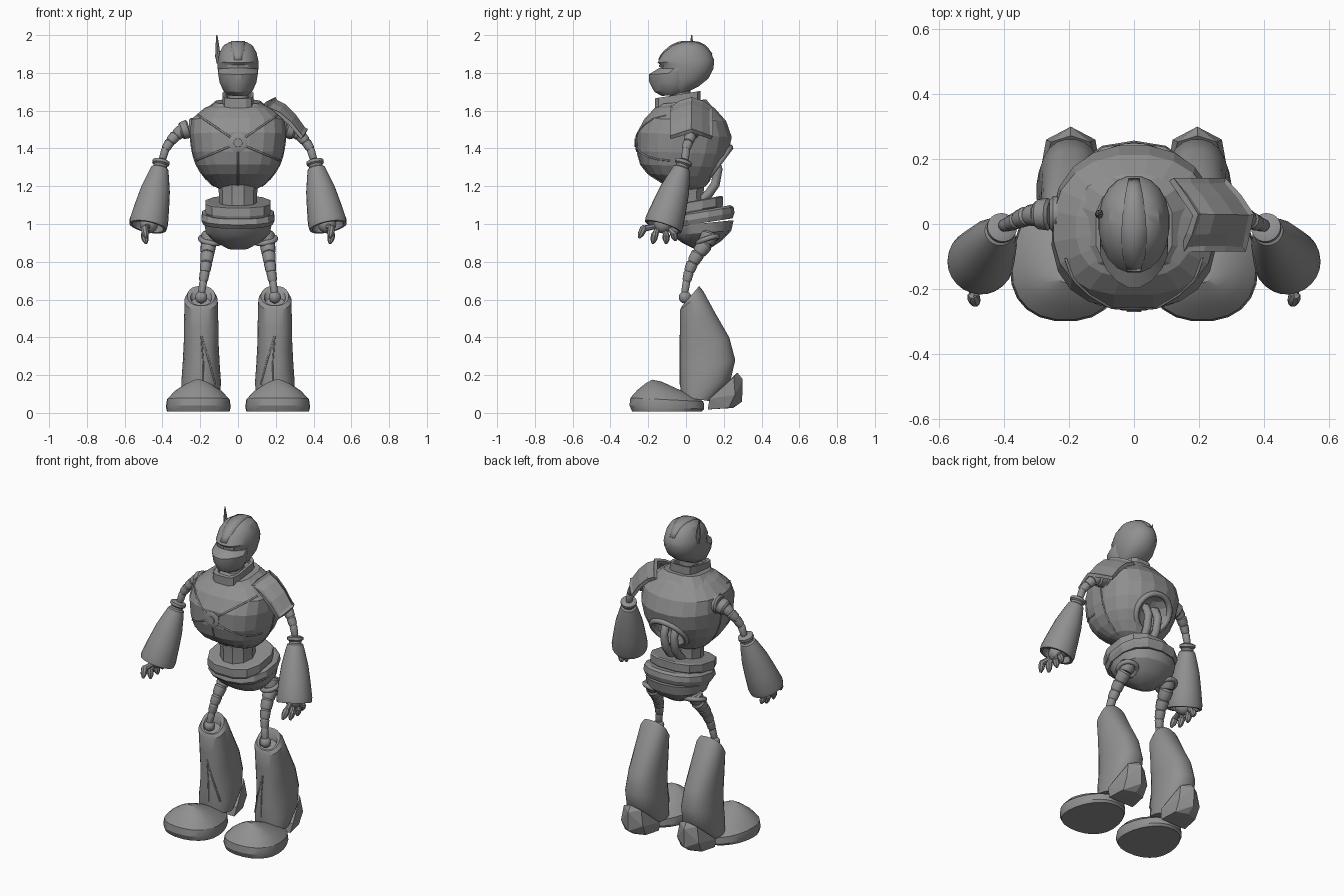
import bpy, bmesh, math
from mathutils import Vector
from mathutils.bvhtree import BVHTree

if "Cube" in bpy.data.objects:
    bpy.data.objects.remove(bpy.data.objects["Cube"])

grey = bpy.data.materials.new("grey_metal")
grey.diffuse_color = (0.28, 0.28, 0.28, 1)
grey.use_nodes = True
grey.node_tree.nodes["Principled BSDF"].inputs["Base Color"].default_value = grey.diffuse_color
smooth = []


def finish(name, bm, soft=True):
    bmesh.ops.recalc_face_normals(bm, faces=bm.faces[:])
    me = bpy.data.meshes.new(name)
    bm.to_mesh(me)
    bm.free()
    me.materials.append(grey)
    ob = bpy.data.objects.new(name, me)
    bpy.context.collection.objects.link(ob)
    if soft:
        smooth.append(ob)
    return ob


def loft(name, rings, n=20, p=2.0, x0=0.0, taper=0.0, soft=True, back=None):
    """Rings are (front y, front z, back y, back z, half width); p and back set the squareness."""
    bm = bmesh.new()
    loops = []
    for yf, zf, yb, zb, rx in rings:
        loop = []
        for i in range(n):
            a = 2 * math.pi * (i + 0.5) / n
            c, s = math.cos(a), math.sin(a)
            e = 2 / (back if back and s > 0 else p)
            c = math.copysign(abs(c) ** e, c)
            t = math.copysign(abs(s) ** e, s)
            loop.append(bm.verts.new((x0 + rx * c * (1 - taper * t),
                                      (yf + yb) / 2 + t * (yb - yf) / 2,
                                      (zf + zb) / 2 + t * (zb - zf) / 2)))
        loops.append(loop)
    for a, b in zip(loops, loops[1:]):
        for i in range(n):
            j = (i + 1) % n
            bm.faces.new((a[i], a[j], b[j], b[i]))
    bm.faces.new(loops[0][::-1])
    bm.faces.new(loops[-1])
    return finish(name, bm, soft)


def turned(name, parts, n=14):
    """Each part is a straight axis a-b with (position, radius) steps."""
    bm = bmesh.new()
    for a, b, steps in parts:
        a, b = Vector(a), Vector(b)
        q = (b - a).to_track_quat('Z', 'Y')
        loops = [[bm.verts.new(a.lerp(b, t) + q @ Vector((r * math.cos(k * math.tau / n),
                  r * math.sin(k * math.tau / n), 0))) for k in range(n)] for t, r in steps]
        for u, v in zip(loops, loops[1:]):
            for i in range(n):
                j = (i + 1) % n
                bm.faces.new((u[i], u[j], v[j], v[i]))
        bm.faces.new(loops[0][::-1])
        bm.faces.new(loops[-1])
    return finish(name, bm)


def chain(name, path, r0, r1, n=12):
    """Stack of flared segments along a path."""
    k = len(path) - 1
    parts = []
    for i in range(k):
        r = r0 + (r1 - r0) * i / max(1, k - 1)
        parts.append((path[i], path[i + 1], [(-0.08, r * 0.8), (0.1, r), (0.8, r * 0.92), (1.0, r * 0.75)]))
    return turned(name, parts, n)


def ball(name, c, r):
    bm = bmesh.new()
    bmesh.ops.create_uvsphere(bm, u_segments=14, v_segments=8, radius=r)
    bmesh.ops.translate(bm, verts=bm.verts[:], vec=c)
    return finish(name, bm)


def hull(name, pts):
    bm = bmesh.new()
    for p in pts:
        bm.verts.new(p)
    bmesh.ops.convex_hull(bm, input=bm.verts[:])
    return finish(name, bm, False)


def tube(name, pts, r, closed=False):
    cu = bpy.data.curves.new(name, 'CURVE')
    cu.dimensions = '3D'
    cu.bevel_depth, cu.bevel_resolution, cu.use_fill_caps = r, 2, True
    sp = cu.splines.new('POLY')
    sp.points.add(len(pts) - 1)
    for q, p in zip(sp.points, pts):
        q.co = (*p, 1)
    sp.use_cyclic_u = closed
    cu.materials.append(grey)
    ob = bpy.data.objects.new(name, cu)
    bpy.context.collection.objects.link(ob)


def surface(ob):
    me = ob.data
    return BVHTree.FromPolygons([v.co for v in me.vertices], [tuple(p.vertices) for p in me.polygons])


def circle(c, normal, r, n=24):
    q = Vector(normal).to_track_quat('Z', 'Y')
    return [Vector(c) + q @ Vector((r * math.cos(i * math.tau / n), r * math.sin(i * math.tau / n), 0))
            for i in range(n)]


# Torso shell with a round opening low on the back
torso = loft("torso", [(-.04, 1.175, .06, 1.175, .08), (-.12, 1.215, .105, 1.20, .14), (-.20, 1.265, .15, 1.25, .187),
                       (-.24, 1.315, .19, 1.30, .22), (-.26, 1.385, .225, 1.37, .243),
                       (-.261, 1.485, .245, 1.46, .256), (-.22, 1.56, .215, 1.545, .25),
                       (-.165, 1.615, .155, 1.612, .18), (-.12, 1.635, .11, 1.645, .12)],
             20, 2.6, soft=False, back=2.2)
skin = surface(torso)


def seam(name, a, b, r=.005):
    pts = []
    for i in range(13):
        x, z = Vector(a).lerp(Vector(b), i / 12)
        hit = skin.ray_cast(Vector((x, -1, z)), Vector((0, 1, 0)))[0]
        if hit:
            pts.append(hit)
    tube(name, pts, r)


for s in (-1, 1):
    seam("chest_seam_upper", (s * .04, 1.46), (s * .21, 1.575))
    seam("chest_seam_lower", (s * .045, 1.41), (s * .225, 1.335))
    side = [skin.ray_cast(Vector((s, .005, 1.2 + .04 * i)), Vector((-s, 0, 0)))[0] for i in range(10)]
    tube("side_seam", [h for h in side if h], .005)
seam("chest_seam_centre", (0, 1.38), (0, 1.19))
turned("chest_disc", [((0, -.23, 1.43), (0, -.267, 1.43), [(0, .05), (.85, .05), (1, .036)]),
                      ((0, -.25, 1.43), (0, -.272, 1.43), [(0, .026), (1, .022)])], 20)
cutter = ball("back_cutter", (0, .215, 1.285), .116)
cutter.hide_render = True
cutter.hide_viewport = True
cut = torso.modifiers.new("opening", 'BOOLEAN')
cut.operation, cut.object, cut.solver = 'DIFFERENCE', cutter, 'EXACT'
tube("back_ring", circle((0, .167, 1.315), (0, .8, -.6), .112), .017, True)
for s in (-1, 1):
    tube("back_hose", [(s * .035, .11, 1.37), (s * .035, .15, 1.345), (s * .035, .17, 1.29),
                       (s * .033, .155, 1.21), (s * .03, .12, 1.16), (s * .03, .07, 1.12)], .024)

# Neck and collars
turned("neck", [((0, -.03, 1.6), (0, -.03, 1.74), [(0, .055), (1, .055)])])
loft("collar_base", [(-.17, 1.59, .15, 1.61, .18), (-.14, 1.635, .11, 1.66, .12)], 12, 3, soft=False)
loft("collar", [(-.165, 1.615, .08, 1.64, .085), (-.165, 1.665, .08, 1.705, .083),
                (-.14, 1.667, .06, 1.70, .065), (-.14, 1.645, .06, 1.675, .062)], 12, 4, soft=False)

# Helmet, jaw, crest, visor and fin
helmet = loft("helmet", [(-.07, 1.68, .01, 1.70, .05), (-.11, 1.715, .07, 1.73, .08), (-.12, 1.77, .12, 1.77, .10),
                         (-.135, 1.82, .146, 1.82, .109), (-.138, 1.842, .15, 1.85, .110),
                         (-.152, 1.855, .15, 1.87, .109), (-.125, 1.905, .132, 1.91, .099),
                         (-.078, 1.945, .10, 1.945, .078), (-.03, 1.964, .06, 1.964, .045)], 20, 2.1)
loft("jaw", [(-.13, 1.678, -.02, 1.685, .05), (-.17, 1.70, .02, 1.705, .078), (-.197, 1.75, .05, 1.75, .100),
             (-.20, 1.792, .05, 1.805, .108), (-.145, 1.825, .05, 1.82, .105)], 16, 1.7)
dome = surface(helmet)
bm = bmesh.new()
rows = []
for i in range(13):
    f = i / 12
    a = math.radians(176 - 160 * f)
    w = (.02 + .05 * f) if f < .1 else .028 + .016 * math.sin(math.pi * f) - .012 * f
    row = []
    for k in (-1, 0, 1):
        d = Vector((0, math.cos(a), math.sin(a)))
        hit = dome.ray_cast(Vector((k * w, 0, 1.86)), d)[0]
        row.append(bm.verts.new(hit + d * .005))
    rows.append(row)
for a, b in zip(rows, rows[1:]):
    for k in (0, 1):
        bm.faces.new((a[k], a[k + 1], b[k + 1], b[k]))
crest = finish("crest", bm)
crest.modifiers.new("thickness", 'SOLIDIFY').thickness = .012
hull("visor", [(x, y, z) for x in (-.055, .055) for y in (-.09, -.125) for z in (1.83, 1.842)] +
     [(0, -.143, 1.83), (0, -.143, 1.842)])
turned("fin", [((-.105, .03, 1.85), (-.112, .03, 2.0), [(0, .008), (.25, .014), (.6, .010), (1, .003)])], 8)

# Waist, belt and pelvis
turned("waist", [((0, .0, 1.05), (0, -.005, 1.24), [(0, .105), (.5, .10), (1, .108)])], 10)
loft("belt", [(-.14, 1.025, .19, 1.085, .168), (-.147, 1.04, .20, 1.10, .178), (-.147, 1.085, .20, 1.145, .178),
              (-.135, 1.09, .19, 1.15, .165)], 12, 2.6, soft=False)
loft("pelvis_rim", [(-.11, .975, .247, 1.03, .186), (-.13, .995, .257, 1.06, .198),
                    (-.12, 1.03, .252, 1.09, .193), (-.10, 1.04, .235, 1.10, .17)], 14, 2.4, soft=False)
loft("pelvis", [(.05, .865, .13, .872, .05), (-.02, .90, .19, .912, .125), (-.075, .94, .24, .965, .172),
                (-.105, .985, .252, 1.02, .182)], 14, 2.3)

for s in (-1, 1):
    # Thigh, hip and knee
    tube("hip_ring", circle((s * .145, .115, .915), (s * .15, .3, -.9), .055, 16), .014, True)
    chain("thigh", [(s * x, y, z) for x, y, z in ((.145, .125, .95), (.155, .105, .895), (.162, .065, .845),
          (.168, .035, .795), (.176, .015, .745), (.184, .003, .695), (.194, -.008, .63))], .047, .021)
    ball("knee", (s * .195, -.005, .612), .033)
    # Shin with dished top and front trim
    c = s * .195
    loft("shin", [(-.025, .085, .14, .06, .097), (-.033, .15, .235, .165, .106), (-.033, .22, .262, .28, .099),
                  (-.033, .32, .23, .40, .093), (-.032, .45, .155, .53, .091), (-.032, .545, .092, .645, .088),
                  (-.02, .567, .07, .672, .073), (-.012, .57, .056, .652, .056), (-.003, .555, .05, .61, .05)],
         24, 2.3, c)
    tube("shin_trim", [(c, -.031, .41), (c - s * .01, -.031, .28), (c - s * .012, -.031, .15)], .004)
    tube("shin_trim_outer", [(c, -.031, .41), (c - s * .04, -.024, .28), (c - s * .075, -.002, .15)], .005)
    # Foot and heel
    loft("foot", [(-.287, .008, .085, .008, .163), (-.301, .04, .098, .02, .169), (-.296, .08, .095, .06, .163),
                  (-.255, .125, .04, .09, .127), (-.212, .158, -.04, .125, .077), (-.18, .176, -.13, .166, .025)],
         24, 2.2, s * .21, .16)
    h = [(.088, .115, .018), (.072, .225, .026), (.1, .125, .075), (.076, .26, .095), (.06, .253, .19)]
    hull("heel", [(c + k * x, y, z) for x, y, z in h for k in (-1, 1)] +
         [(c, .25, .026), (c, .297, .06), (c, .30, .178), (c, .272, .213)])

    # Upper arm and shoulder joint
    chain("shoulder_joint", [(s * .21, .03, 1.505), (s * .26, .03, 1.505), (s * .305, .03, 1.49)], .06, .05)
    chain("upper_arm", [(s * x, y, z) for x, y, z in ((.295, .03, 1.495), (.33, .025, 1.468), (.36, .012, 1.435),
          (.385, 0, 1.395), (.402, -.005, 1.335))], .035, .022)
    # Forearm with hollow cuff
    e, w = Vector((s * .405, -.008, 1.34)), Vector((s * .477, -.122, .985))
    turned("forearm", [(e, w, [(0, .03), (.02, .046), (.06, .046), (.08, .036), (.11, .036), (.13, .046),
                               (.22, .056), (.45, .078), (.7, .092), (.93, .103), (1, .100),
                               (1, .084), (.9, .077)])], 24)
    # Hand
    ball("palm", (s * .472, -.122, 1.0), .05)
    for y0, y1, y2, z1, z2 in ((-.155, -.225, -.247, .975, .93), (-.14, -.165, -.175, .945, .90),
                               (-.115, -.105, -.105, .94, .90), (-.10, -.065, -.055, .95, .915)):
        p = [(s * .475, y0, .99), (s * .495, y1, z1), (s * .487, y2, z2)]
        turned("finger", [(p[0], p[1], [(0, .014), (1, .017)]),
                          (p[1], p[2], [(-.3, .012), (0, .02), (.6, .018), (1.1, .007)])], 8)

# Single shoulder pad with chevron ends and recessed centre
ys = (-.085, -.035, .03, .09, .142)
inner = [(.155, 1.62), (.178, 1.652), (.198, 1.672), (.16, 1.652), (.122, 1.62)]
outer = [(.345, 1.465), (.357, 1.482), (.37, 1.503), (.33, 1.482), (.282, 1.462)]
bm = bmesh.new()
grid = []
for y, (xa, za), (xb, zb) in zip(ys, inner, outer):
    grid.append([bm.verts.new((xa + (xb - xa) * t, y, za + (zb - za) * t + .11 * t * (1 - t)))
                 for t in (0, .33, .67, 1)])
for a, b in zip(grid, grid[1:]):
    for k in range(3):
        bm.faces.new((a[k], b[k], b[k + 1], a[k + 1]))
bmesh.ops.recalc_face_normals(bm, faces=bm.faces[:])
bm.normal_update()
up = 1 if sum(f.normal.z for f in bm.faces) > 0 else -1
bmesh.ops.inset_region(bm, faces=bm.faces[:], thickness=.016, depth=-.008 * up, use_boundary=True)
pad = finish("shoulder_pad", bm, False)
pad.modifiers.new("thickness", 'SOLIDIFY').thickness = .02

bpy.ops.object.select_all(action='DESELECT')
for ob in smooth:
    if not ob.hide_viewport:
        ob.select_set(True)
        bpy.context.view_layer.objects.active = ob
bpy.ops.object.shade_smooth_by_angle(angle=math.radians(30))
